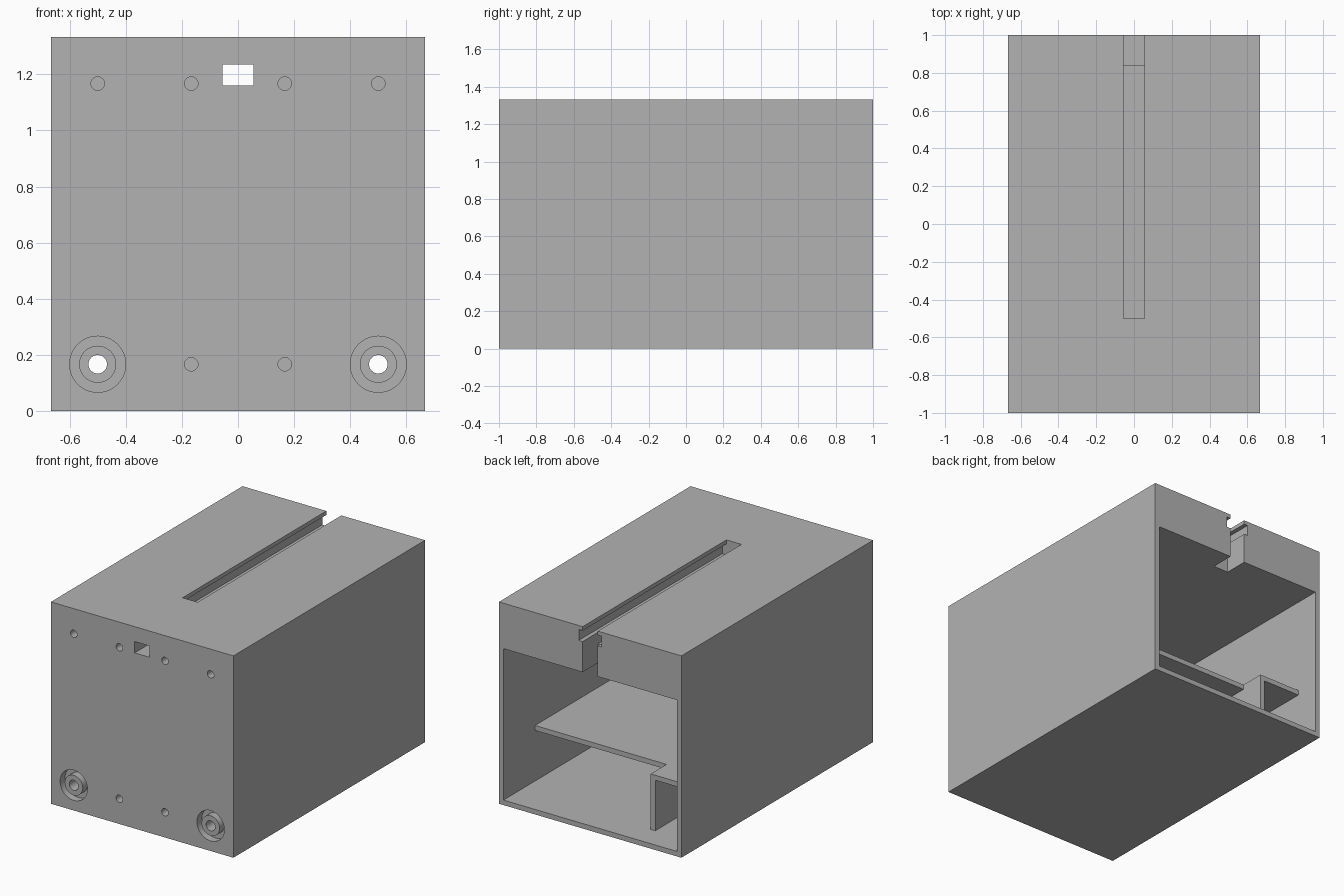
import bpy, bmesh, math
from mathutils import Matrix, Vector

cube = bpy.data.objects.get("Cube")
if cube:
    bpy.data.objects.remove(cube, do_unlink=True)

GREY = (0.45, 0.45, 0.45, 1.0)
mat = bpy.data.materials.new("matte grey")
mat.use_nodes = True
mat.diffuse_color = GREY
mat.node_tree.nodes["Principled BSDF"].inputs["Base Color"].default_value = GREY

W, L, H = 2 / 3, 1.0, 4 / 3      # half width, half length, height
T = 0.033                        # sheet thickness
CEILING = 1.033                  # underside of the thick top block
FRONT = 0.1                      # front wall thickness
SLOT = 0.055                     # half width of the top slot
IN = W - T                       # inner half width


def to_object(name, bm):
    bmesh.ops.recalc_face_normals(bm, faces=bm.faces)
    mesh = bpy.data.meshes.new(name)
    bm.to_mesh(mesh)
    bm.free()
    mesh.materials.append(mat)
    ob = bpy.data.objects.new(name, mesh)
    bpy.context.scene.collection.objects.link(ob)
    return ob


def prism(name, outline, z0, z1):
    bm = bmesh.new()
    face = bm.faces.new([bm.verts.new((x, y, z0)) for x, y in outline])
    top = bmesh.ops.extrude_face_region(bm, geom=[face])["geom"]
    bmesh.ops.translate(bm, vec=(0, 0, z1 - z0),
                        verts=[v for v in top if isinstance(v, bmesh.types.BMVert)])
    return to_object(name, bm)


def box(name, x0, x1, y0, y1, z0, z1):
    return prism(name, [(x0, y0), (x1, y0), (x1, y1), (x0, y1)], z0, z1)


def drill(name, x, z, radius, y0, y1):
    bm = bmesh.new()
    place = Matrix.Translation((x, (y0 + y1) / 2, z)) @ Matrix.Rotation(math.pi / 2, 4, "X")
    bmesh.ops.create_cone(bm, cap_ends=True, segments=48, radius1=radius,
                          radius2=radius, depth=y1 - y0, matrix=place)
    return to_object(name, bm)


def ring(name, x, z, r0, r1, y0, y1):
    bm = bmesh.new()
    vs = [bm.verts.new((x + r, y, z)) for r, y in ((r0, y0), (r1, y0), (r1, y1), (r0, y1))]
    edges = [bm.edges.new((vs[i], vs[(i + 1) % 4])) for i in range(4)]
    bmesh.ops.spin(bm, geom=vs + edges, cent=(x, 0, z), axis=(0, 1, 0),
                   angle=math.tau, steps=48)
    bmesh.ops.remove_doubles(bm, verts=bm.verts, dist=0.0001)
    return to_object(name, bm)


def cut(target, cutter):
    mod = target.modifiers.new("cut", "BOOLEAN")
    mod.operation = "DIFFERENCE"
    mod.solver = "EXACT"
    mod.object = cutter
    bpy.context.view_layer.update()
    graph = bpy.context.evaluated_depsgraph_get()
    result = bpy.data.meshes.new_from_object(target.evaluated_get(graph))
    target.modifiers.clear()
    target.data = result
    bpy.data.objects.remove(cutter, do_unlink=True)


# Housing: solid block with a cavity open at the back
housing = box("housing", -W, W, -L, L, 0, H)
cut(housing, box("cavity", -IN, IN, -L + FRONT, L + 0.1, T, CEILING))

# Undercut slot in the top, its drop-through at the back and its front window
cut(housing, box("slot", -SLOT, SLOT, -0.5, L + 0.1, 1.16, H + 0.1))
cut(housing, box("slot_undercut", -0.083, 0.083, -0.5, L + 0.1, 1.235, 1.307))
cut(housing, box("slot_drop", -SLOT, SLOT, 0.84, L + 0.1, 0.95, 1.25))
cut(housing, box("front_window", -SLOT, SLOT, -L - 0.1, -0.45, 1.16, 1.235))

# Front holes: blind screw holes, and ringed through holes at the lower corners
for z in (1 / 6, 7 / 6):
    for x in (-0.5, -1 / 6, 1 / 6, 0.5):
        if z < 1 and abs(x) > 0.4:
            cut(housing, ring("groove", x, z, 0.066, 0.1, -L - 0.1, -L + 0.05))
            cut(housing, drill("through_hole", x, z, 0.033, -L - 0.1, -L + FRONT + 0.1))
        else:
            cut(housing, drill("screw_hole", x, z, 0.024, -L - 0.1, -L + 0.067))

# Inner shelf, longer over the side compartment
E = 0.005
FACE = -0.327
prism("shelf", [(-IN - E, -L + FRONT - E), (IN + E, -L + FRONT - E), (IN + E, 0.67),
                (FACE, 0.67), (FACE, 0.835), (-IN - E, 0.835)], 0.4 - T, 0.4)

# Upright wall of the side compartment
box("compartment_wall", FACE - T, FACE, -L + FRONT - E, 0.835, T - E, 0.4 - T)

# Smooth the hole walls and keep the corners sharp
bpy.ops.object.select_all(action="DESELECT")
housing.select_set(True)
bpy.context.view_layer.objects.active = housing
bpy.ops.object.shade_smooth_by_angle(angle=math.radians(30))
